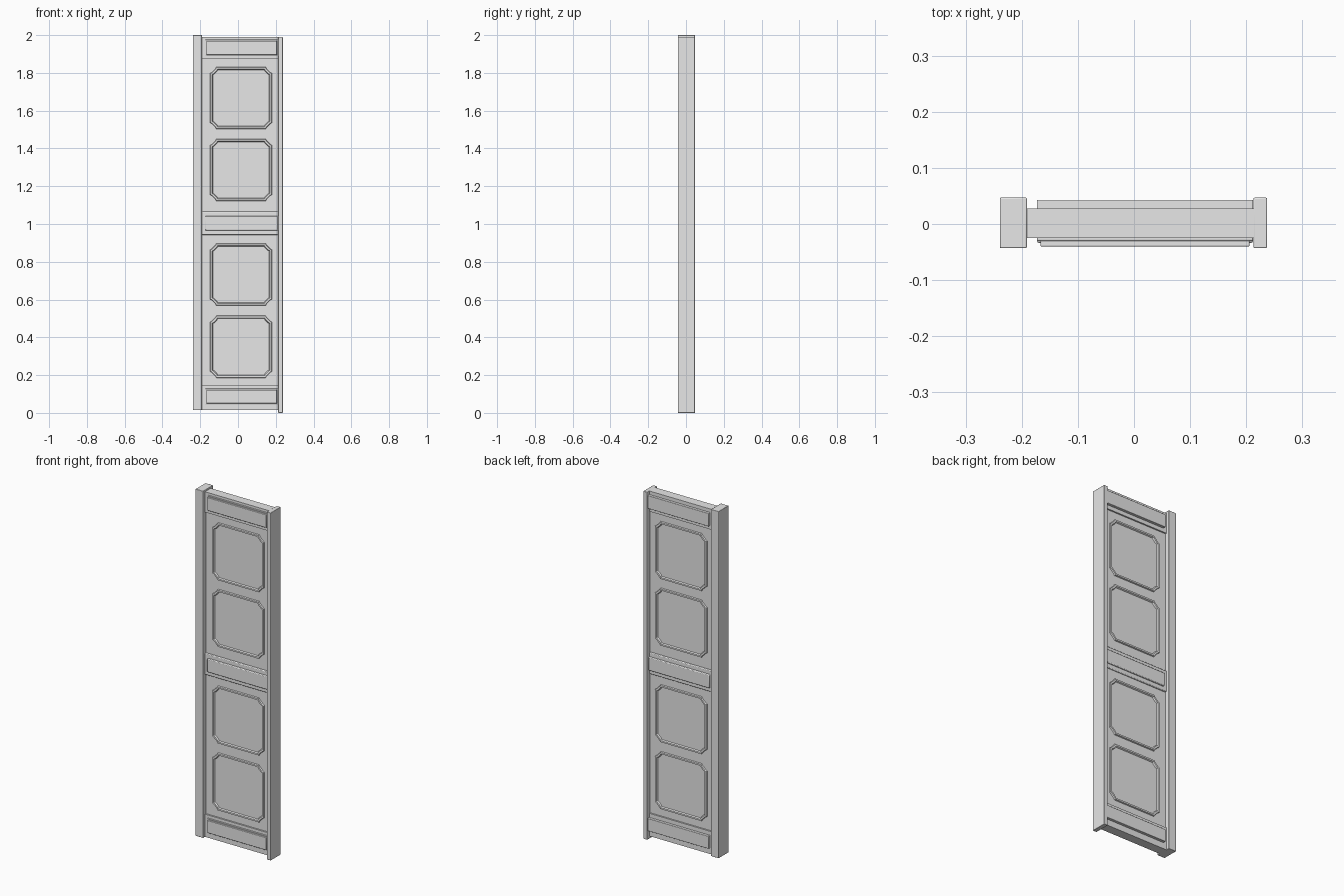
import bpy
import bmesh

YC = 0.0015        # mid plane of the door's thickness
FIELD = 0.018      # half thickness of the thin centre board
RAIL = 0.0265      # half thickness of the rails
X0, X1 = -0.195, 0.214

cube = bpy.data.objects.get("Cube")
if cube:
    bpy.data.objects.remove(cube, do_unlink=True)

grey = bpy.data.materials.new("plain grey")
grey.use_nodes = True
grey.diffuse_color = (0.8, 0.8, 0.8, 1)
grey.node_tree.nodes["Principled BSDF"].inputs["Base Color"].default_value = (0.8, 0.8, 0.8, 1)


def finish(bm, name, bevel=0, smooth=True):
    bmesh.ops.recalc_face_normals(bm, faces=bm.faces)
    mesh = bpy.data.meshes.new(name)
    bm.to_mesh(mesh)
    bm.free()
    mesh.materials.append(grey)
    obj = bpy.data.objects.new(name, mesh)
    bpy.context.collection.objects.link(obj)
    if bevel:
        mod = obj.modifiers.new("soft edges", "BEVEL")
        mod.width = bevel
        mod.segments = 2
    if smooth:
        bpy.ops.object.select_all(action="DESELECT")
        obj.select_set(True)
        bpy.context.view_layer.objects.active = obj
        bpy.ops.object.shade_smooth_by_angle()
    return obj


def box(name, x, y, z, bevel=0):
    bm = bmesh.new()
    bmesh.ops.create_cube(bm, size=1)
    for v in bm.verts:
        for i, (lo, hi) in enumerate((x, y, z)):
            v.co[i] = hi if v.co[i] > 0 else lo
    return finish(bm, name, bevel)


def outline(x, z, inset):
    """Square outline whose corners are cut and stepped inward."""
    half, cut, step = 0.165 - inset, 0.034 - inset * 0.5, 0.008
    quarter = [(half, half - cut), (half - step, half - cut + step * 0.5),
               (half - cut + step * 0.5, half - step), (half - cut, half)]
    points = []
    for _ in range(4):
        points += quarter
        quarter = [(-b, a) for a, b in quarter]
    return [(x + a, z + b) for a, b in points]


def moulding(name, x, z, side):
    """Raised ring with sloping flanks, built from four matching loops."""
    bm = bmesh.new()
    loops = []
    for inset, depth in ((0, FIELD - 0.002), (0.003, RAIL - 0.001),
                         (0.012, RAIL - 0.001), (0.017, FIELD - 0.002)):
        loops.append([bm.verts.new((a, YC + side * depth, b))
                      for a, b in outline(x, z, inset)])
    n = len(loops[0])
    for k in range(4):
        here, there = loops[k], loops[(k + 1) % 4]
        for i in range(n):
            j = (i + 1) % n
            bm.faces.new((here[i], here[j], there[j], there[i]))
    finish(bm, name)


# Upright stiles, set slightly out of step in height
box("right_stile", (-0.239, -0.191), (-0.043, 0.047), (0.015, 2.0), 0.002)
box("left_stile", (0.213, 0.237), (-0.043, 0.047), (0.0, 1.99), 0.002)

# Thin centre board
box("centre_board", (X0, X1), (YC - FIELD, YC + FIELD), (0.02, 1.985))

# Top and bottom rails with stepped plates on both sides
for name, rail, plate in (("top", (1.873, 1.99), (1.895, 1.97)),
                          ("bottom", (0.015, 0.145), (0.05, 0.122))):
    box(name + "_rail", (X0, X1), (YC - RAIL, YC + RAIL), rail)
    box(name + "_front_step", (-0.173, 0.212), (-0.030, 0),
        (plate[0] - 0.006, plate[1] + 0.006), 0.002)
    box(name + "_front_plate", (-0.167, 0.206), (-0.040, 0), plate, 0.002)
    box(name + "_back_plate", (-0.173, 0.2125), (0, 0.043), plate, 0.002)

# Middle rail with a plate on each side
box("middle_rail", (X0, X1), (YC - RAIL, YC + RAIL), (0.943, 1.066), 0.004)
box("middle_front_plate", (-0.173, 0.212), (-0.034, 0), (0.966, 1.043), 0.004)
box("middle_back_plate", (-0.173, 0.212), (0, 0.037), (0.966, 1.043), 0.004)

# Panel mouldings, four on each side
for i, z in enumerate((0.35, 0.733, 1.286, 1.667)):
    moulding(f"front_panel_moulding_{i + 1}", 0.016, z, -1)
    moulding(f"back_panel_moulding_{i + 1}", 0.016, z, 1)
